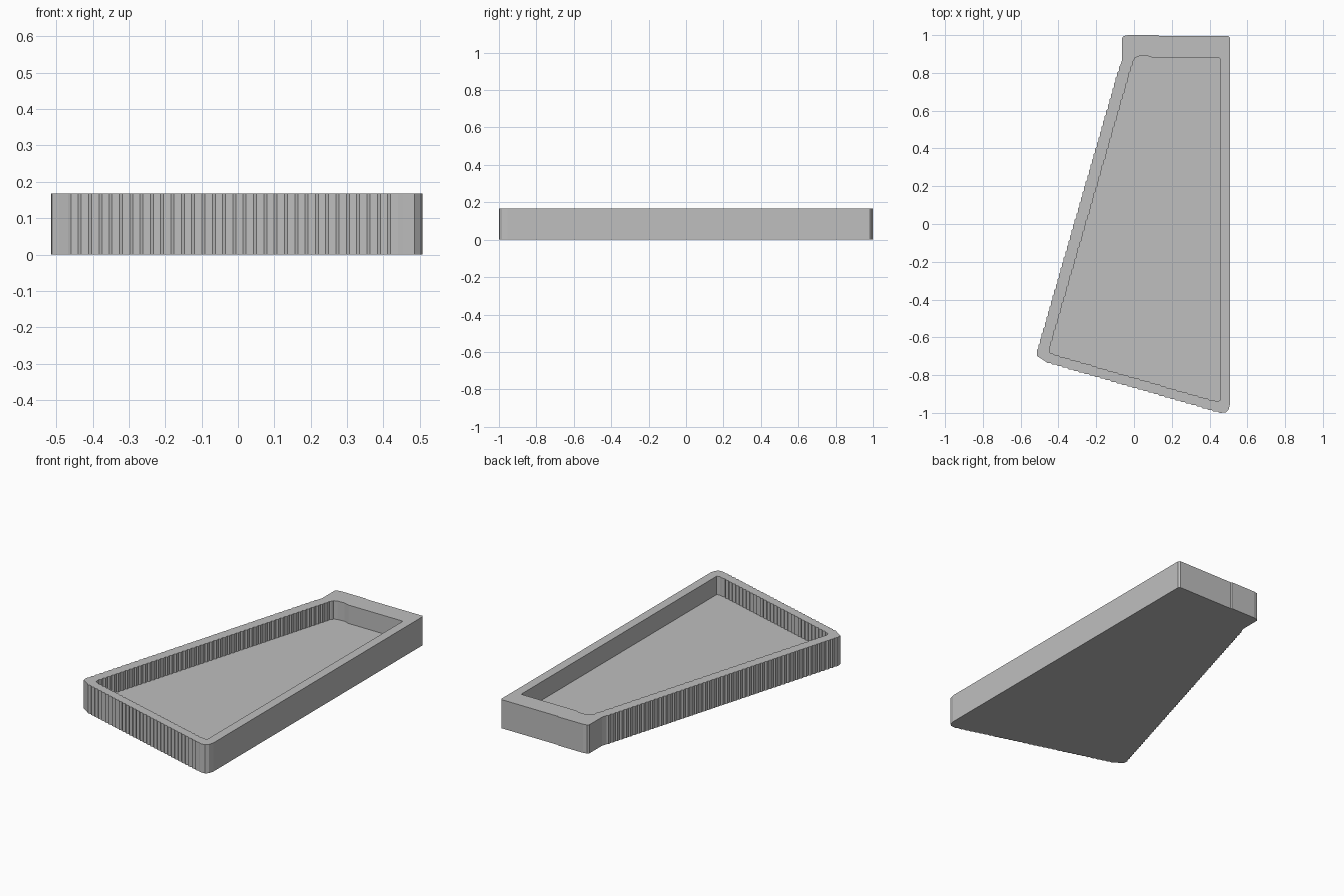
import bpy
import bmesh
from mathutils import Vector

HEIGHT, FLOOR = 0.168, 0.06

cube = bpy.data.objects.get("Cube")
if cube:
    bpy.data.objects.remove(cube, do_unlink=True)


def stairs(start, end, count):
    """Fine stepped line: a straight run, then a small diagonal, repeated."""
    a, b = Vector(start), Vector(end)
    step = (b - a) / count
    axis = 0 if abs(step.x) > abs(step.y) else 1
    run = Vector((0, 0))
    run[axis] = step[axis] * (1 - abs(step[1 - axis] / step[axis]))
    points = []
    for i in range(count):
        points += [a + step * i, a + step * i + run]
    return points + [b]


def ring(bm, points, z):
    return [bm.verts.new((p[0], p[1], z)) for p in points]


def walls(bm, low, high):
    for i in range(len(low)):
        bm.faces.new((low[i - 1], low[i], high[i], high[i - 1]))


def ring_edges(bm, verts):
    return [bm.edges.get((verts[i - 1], verts[i])) for i in range(len(verts))]


# Outer outline, clockwise from the back right corner
outer = [(-0.063, 0.985), (-0.055, 0.995), (-0.03, 1.0), (0.13, 1.0), (0.135, 0.995),
         (0.5, 0.995), (0.508, 0.985), (0.508, -0.955), (0.5, -0.985), (0.485, -0.998), (0.455, -1.0)]
outer += stairs((0.44, -0.992), (-0.468, -0.728), 32)
outer += [(-0.492, -0.712), (-0.512, -0.7)]
outer += stairs((-0.514, -0.688), (-0.072, 0.84), 53)
outer += [(-0.063, 0.868)]

# Inner outline of the recess
inner = [(0.005, 0.88), (0.025, 0.888), (0.07, 0.89), (0.1, 0.88),
         (0.45, 0.88), (0.455, 0.875), (0.455, -0.935), (0.435, -0.938)]
inner += stairs((0.418, -0.932), (-0.426, -0.688), 30)
inner += [(-0.445, -0.682)]
inner += stairs((-0.448, -0.672), (0.0, 0.868), 53)

bm = bmesh.new()
base, rim = ring(bm, outer, 0), ring(bm, outer, HEIGHT)
floor, lip = ring(bm, inner, FLOOR), ring(bm, inner, HEIGHT)
walls(bm, base, rim)
walls(bm, floor, lip)
bm.faces.new(base)
bm.faces.new(floor)

# Flat rim between the two outlines
bmesh.ops.triangle_fill(bm, use_beauty=True, normal=(0, 0, 1),
                        edges=ring_edges(bm, rim) + ring_edges(bm, lip))
bmesh.ops.recalc_face_normals(bm, faces=bm.faces)

mesh = bpy.data.meshes.new("tray")
bm.to_mesh(mesh)
bm.free()
tray = bpy.data.objects.new("tray", mesh)
bpy.context.collection.objects.link(tray)

# Plain grey finish
grey = bpy.data.materials.new("plain grey")
grey.use_nodes = True
colour = (0.52, 0.52, 0.52, 1)
grey.diffuse_color = colour
grey.node_tree.nodes["Principled BSDF"].inputs["Base Color"].default_value = colour
mesh.materials.append(grey)
